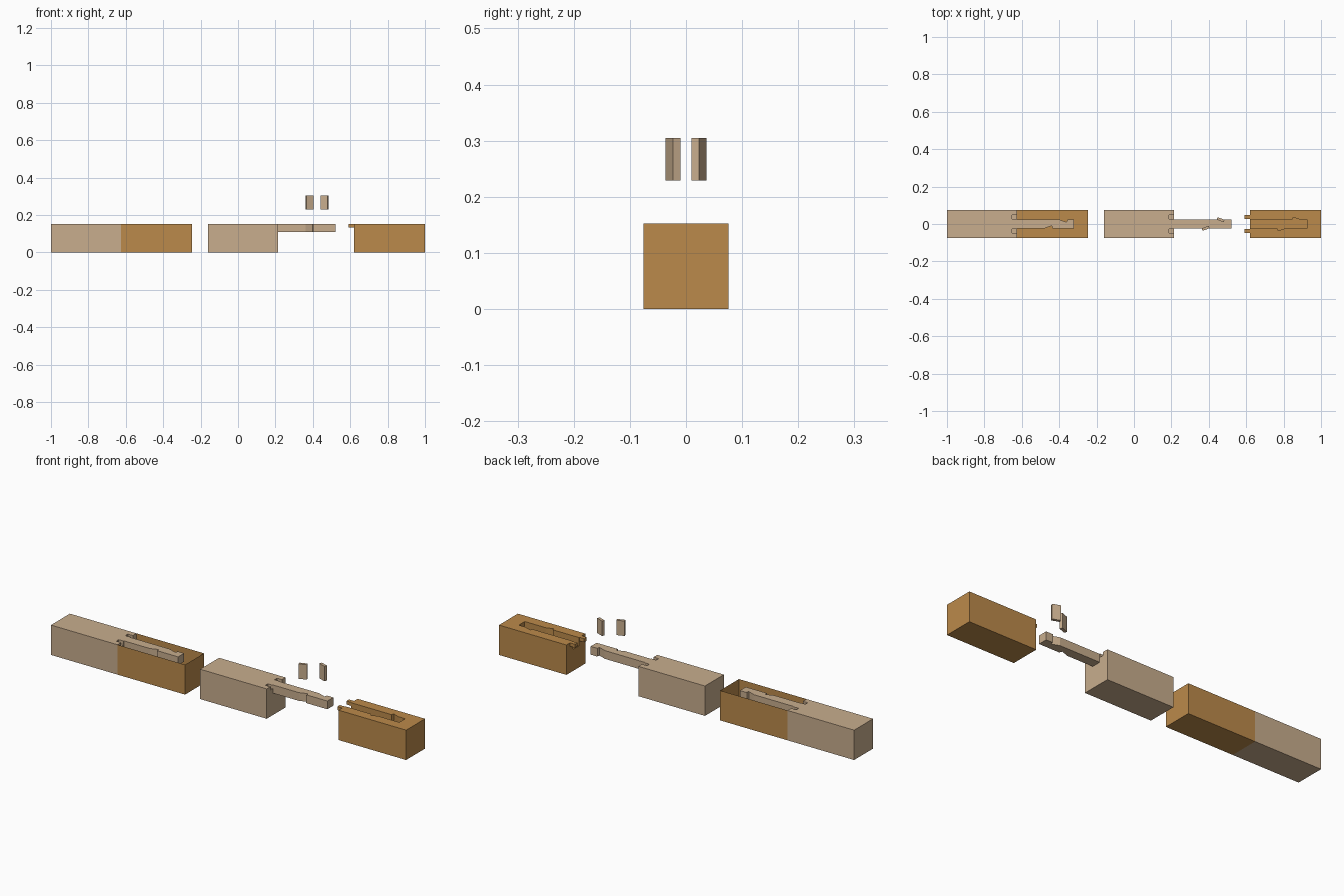
import bpy, bmesh, math
from mathutils import Matrix, Vector

cube = bpy.data.objects.get("Cube")
if cube:
    bpy.data.objects.remove(cube, do_unlink=True)


def material(name, color):
    m = bpy.data.materials.new(name)
    m.use_nodes = True
    m.diffuse_color = color
    m.node_tree.nodes["Principled BSDF"].inputs["Base Color"].default_value = color
    return m


PALE = material("pale wood", (0.58, 0.42, 0.27, 1))
BROWN = material("golden brown wood", (0.50, 0.255, 0.07, 1))

HALF, TOP = 0.076, 0.152          # beam section
TONGUE_W, TONGUE_Z = 0.024, 0.11  # half width and underside of the tongue
STUB_Z = 0.134                    # underside of the small stub tenons
EXTRA = 0.02                      # overshoot for clean cuts
SHOULDER, TIP = 0.215, 0.52       # ends of the tongue
SHIFT = 0.405                     # tongue position to socket position
KEYS = [(0.383, -0.023, 20), (0.463, 0.023, -20)]


def box(name, lo, hi, mat, angle=0):
    """Box between two corners, turned about its own vertical axis."""
    lo, hi = Vector(lo), Vector(hi)
    bm = bmesh.new()
    bmesh.ops.create_cube(bm, size=1)
    bmesh.ops.transform(bm, verts=bm.verts, matrix=(
        Matrix.Translation((lo + hi) / 2)
        @ Matrix.Rotation(math.radians(angle), 4, 'Z')
        @ Matrix.Diagonal((*(hi - lo), 1))))
    mesh = bpy.data.meshes.new(name)
    bm.to_mesh(mesh)
    bm.free()
    mesh.materials.append(mat)
    ob = bpy.data.objects.new(name, mesh)
    bpy.context.collection.objects.link(ob)
    return ob


def combine(target, tool, operation):
    """Apply a boolean and discard the tool."""
    mod = target.modifiers.new("joint", 'BOOLEAN')
    mod.object, mod.operation, mod.solver = tool, operation, 'EXACT'
    bpy.context.view_layer.objects.active = target
    bpy.ops.object.modifier_apply(modifier=mod.name)
    bpy.data.objects.remove(tool, do_unlink=True)


def key(name, spec, z0, z1, mat, dx=0):
    x, y, angle = spec
    return box(name, (x + dx - 0.02, y - 0.007, z0),
               (x + dx + 0.02, y + 0.007, z1), mat, angle)


# Pale beam: block with a long tongue, stub mortises and key notches
pale_beam = box("pale_beam", (-0.16, -HALF, 0), (SHOULDER, HALF, TOP), PALE)
for side in (-1, 1):
    combine(pale_beam, box("mortise", (SHOULDER - 0.028, side * 0.037 - 0.01, STUB_Z),
                           (SHOULDER + EXTRA, side * 0.037 + 0.01, TOP + EXTRA), PALE),
            'DIFFERENCE')
tongue = box("pale_tongue", (SHOULDER, -TONGUE_W, TONGUE_Z), (TIP, TONGUE_W, TOP), PALE)
for spec in KEYS:
    combine(tongue, key("notch", spec, TONGUE_Z - EXTRA, TOP + EXTRA, PALE), 'DIFFERENCE')

# Brown beam: block with a socket, key slots and two stub tenons
brown_beam = box("brown_beam", (SHOULDER + SHIFT, -HALF, 0), (1, HALF, TOP), BROWN)
combine(brown_beam, box("socket", (SHOULDER + SHIFT - EXTRA, -TONGUE_W, TONGUE_Z),
                        (TIP + SHIFT, TONGUE_W, TOP + EXTRA), BROWN), 'DIFFERENCE')
for spec in KEYS:
    combine(brown_beam, key("slot", spec, TONGUE_Z, TOP + EXTRA, BROWN, SHIFT),
            'DIFFERENCE')
for label, side in (("front", -1), ("back", 1)):
    box(label + "_stub_tenon", (SHOULDER + SHIFT - 0.028, side * 0.037 - 0.01, STUB_Z),
        (SHOULDER + SHIFT, side * 0.037 + 0.01, TOP), BROWN)

# Loose locking keys above the tongue
for label, spec in zip(("front", "back"), KEYS):
    key(label + "_locking_key", spec, 0.229, 0.305, PALE)

# Assembled joint: a second pale beam and tongue
for source in (pale_beam, tongue):
    twin = source.copy()
    twin.name = "assembled_" + source.name
    twin.location.x = -0.84
    bpy.context.collection.objects.link(twin)

# Assembled brown half: an open-topped shell around the tongue
shell = box("assembled_brown_shell", (-0.625, -HALF, 0), (-0.245, HALF, TOP), BROWN)
bm = bmesh.new()
bm.from_mesh(shell.data)
bm.normal_update()
bmesh.ops.delete(bm, geom=[f for f in bm.faces if f.normal.z > 0.9 or f.normal.x < -0.9],
                 context='FACES')
bm.to_mesh(shell.data)
bm.free()
